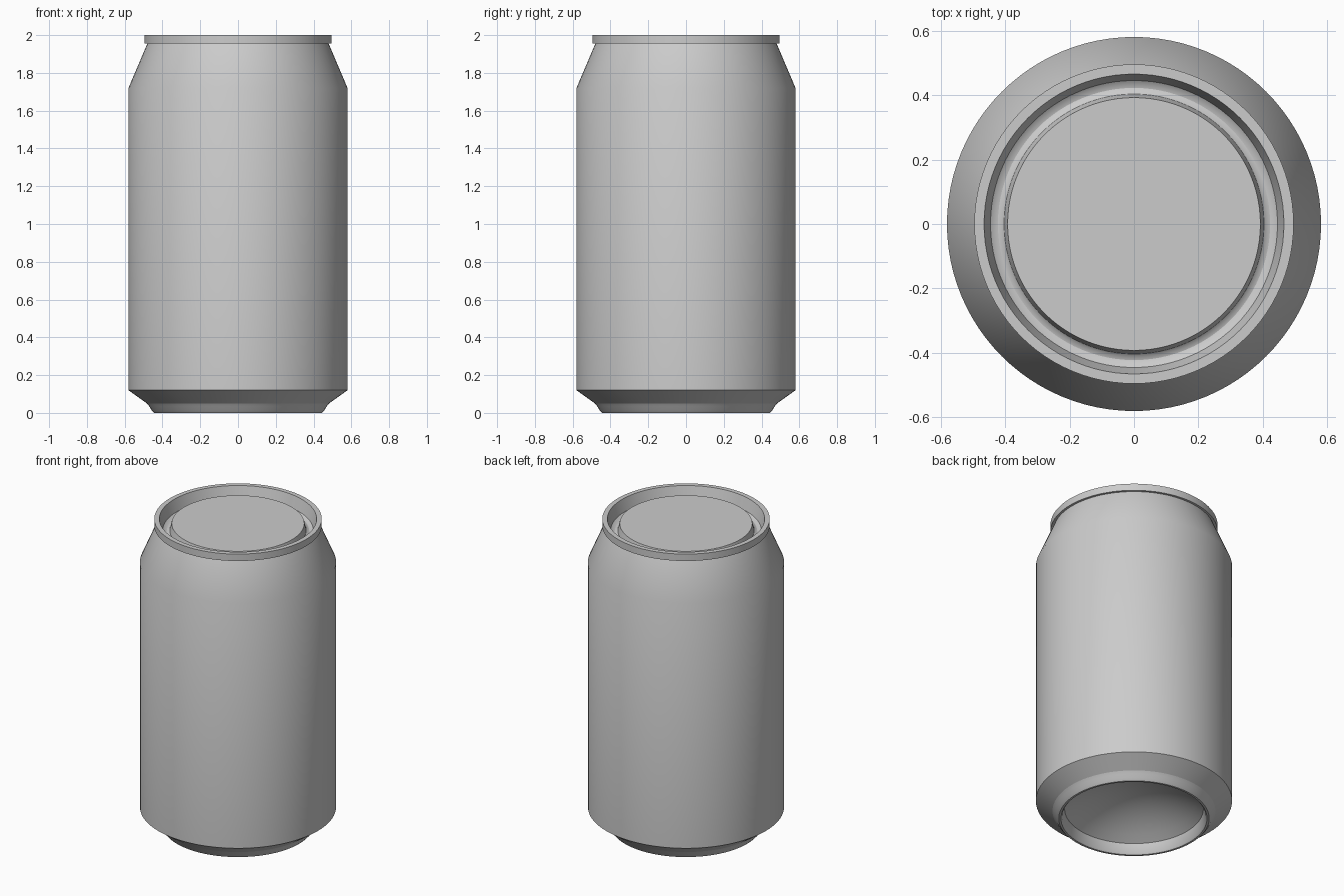
import bpy
import bmesh
import math

cube = bpy.data.objects.get("Cube")
if cube:
    bpy.data.objects.remove(cube, do_unlink=True)

SEGMENTS = 96

metal = bpy.data.materials.new("plain grey metal")
metal.use_nodes = True
grey = (0.6, 0.6, 0.6, 1)
metal.diffuse_color = grey
metal.node_tree.nodes["Principled BSDF"].inputs["Base Color"].default_value = grey


def lathe(name, profile):
    """Turn (radius, height) points about z; points run base centre -> outside -> top centre."""
    bm = bmesh.new()
    rings = []
    for r, z in profile:
        if r == 0:
            rings.append([bm.verts.new((0, 0, z))] * SEGMENTS)
            continue
        angles = [2 * math.pi * j / SEGMENTS for j in range(SEGMENTS)]
        rings.append([bm.verts.new((r * math.cos(a), r * math.sin(a), z)) for a in angles])
    for low, high in zip(rings, rings[1:]):
        for j in range(SEGMENTS):
            k = (j + 1) % SEGMENTS
            corners = [low[j], low[k], high[k], high[j]]
            bm.faces.new(list(dict.fromkeys(corners)))
    mesh = bpy.data.meshes.new(name)
    bm.to_mesh(mesh)
    bm.free()
    mesh.materials.append(metal)
    obj = bpy.data.objects.new(name, mesh)
    bpy.context.collection.objects.link(obj)
    bpy.ops.object.select_all(action="DESELECT")
    obj.select_set(True)
    bpy.context.view_layer.objects.active = obj
    bpy.ops.object.shade_smooth_by_angle(angle=math.radians(30))
    return obj


# Concave base dome, an arc rising from its edge to the centre
dome_r, dome_z, dome_rise, steps = 0.41, 0.065, 0.14, 8
dome = []
for i in range(steps + 1):
    t = i / steps
    dome.append((dome_r * t, dome_z + dome_rise * (1 - t * t)))
lathe("base_dome", dome)

# Standing ring: inner wall, narrow foot and rounded outer edge
lathe("foot_ring", [(dome_r, dome_z), (0.425, 0.008), (0.432, 0),
                    (0.445, 0), (0.458, 0.015), (0.47, 0.035), (0.482, 0.05)])

# Lower chamfer, straight wall and tapered neck
lathe("can_body", [(0.482, 0.05), (0.58, 0.12), (0.58, 1.72), (0.48, 1.955)])

# Rolled rim with a flat top and an inner wall
lathe("rim", [(0.48, 1.955), (0.495, 1.955), (0.495, 2), (0.465, 2), (0.445, 1.925)])

# Rounded groove and raised centre panel
lathe("lid_panel", [(0.445, 1.925), (0.434, 1.917), (0.422, 1.914), (0.412, 1.917),
                    (0.403, 1.925), (0.392, 1.97), (0, 1.97)])
